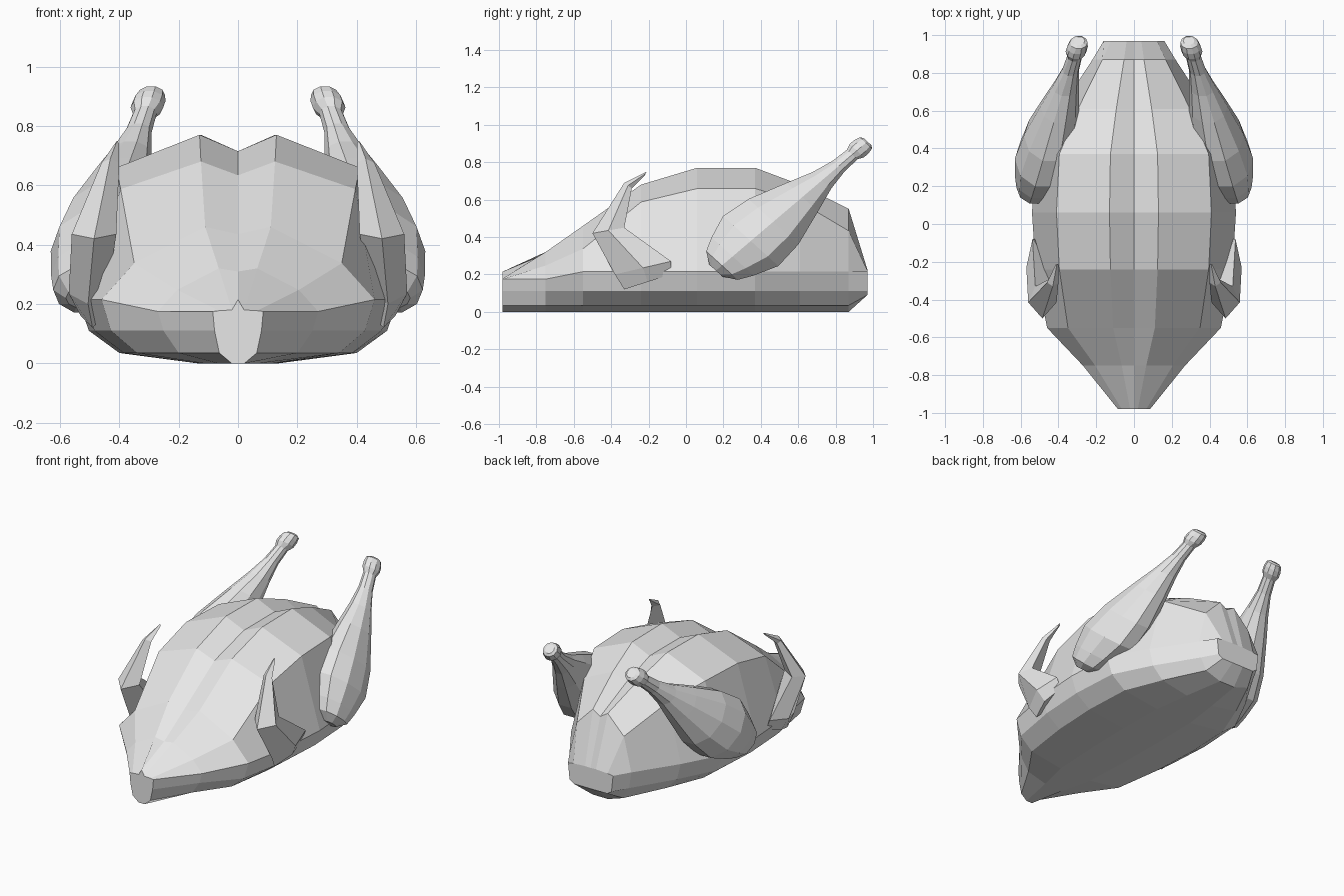
import bpy
import bmesh
from math import cos, sin, tau
from mathutils import Vector

cube = bpy.data.objects.get("Cube")
if cube:
    bpy.data.objects.remove(cube, do_unlink=True)

grey = bpy.data.materials.new("plain_grey")
grey.use_nodes = True
colour = (.8, .8, .8, 1)
grey.diffuse_color = colour
grey.node_tree.nodes["Principled BSDF"].inputs["Base Color"].default_value = colour


def loft(name, rings):
    """Skin a closed, flat-shaded surface over a sequence of rings."""
    bm = bmesh.new()
    loops = [[bm.verts.new(point) for point in ring] for ring in rings]
    count = len(loops[0])
    for first, second in zip(loops, loops[1:]):
        for i in range(count):
            j = (i + 1) % count
            bm.faces.new((first[i], first[j], second[j], second[i]))
    bm.faces.new(loops[0])
    bm.faces.new(loops[-1])
    bmesh.ops.recalc_face_normals(bm, faces=bm.faces)
    mesh = bpy.data.meshes.new(name)
    bm.to_mesh(mesh)
    bm.free()
    mesh.materials.append(grey)
    obj = bpy.data.objects.new(name, mesh)
    bpy.context.collection.objects.link(obj)


def mirrored_pair(name, rings):
    """Build the left part and its mirror image on the right."""
    loft("left_" + name, rings)
    loft("right_" + name, [[(-x, y, z) for x, y, z in ring] for ring in rings])


# Body: flat belly, bevelled rim, sloping shoulders and twin ridges
RIM = .215


def body_ring(y, width, ridge, shoulder):
    """Cross-section from its rim width, ridge height and shoulder fraction."""
    base = .09 if y > .9 else 0
    rim = RIM if y > -.7 else .175
    valley = max(RIM, ridge - (ridge - RIM) / 10)
    half = [
        (width / 4, base),
        (width * .74, max(base, .035)),
        (width * .93, .11),
        (width, rim),
        (width * .76, rim + (ridge - rim) * shoulder),
        (width * .24, ridge),
    ]
    left = [(x, y, z) for x, z in half]
    right = [(-x, y, z) for x, z in reversed(half)]
    return [(0, y, base)] + left + [(0, y, valley)] + right


stations = [
    (-.98, .085, .18, .5),
    (-.75, .27, .32, .5),
    (-.55, .46, .46, .5),
    (-.24, .52, .68, .8),
    (.06, .54, .77, .8),
    (.37, .52, .77, .8),
    (.61, .39, .68, .8),
    (.87, .22, .55, .65),
    (.97, .16, .225, .5),
]
loft("body", [body_ring(*station) for station in stations])

# Drumsticks: a bulb, bone and knob profile swept along a straight axis
SIDES = 10
thigh = Vector((.53, .16, .22))
knob = Vector((.29, .97, .91))
across = Vector((0, -.74, .67))


def leg_ring(along, radius):
    """Ring across the bone, flattened sideways where the meat is thick."""
    centre = thigh.lerp(knob, along)
    side = Vector((min(radius, .03 + radius * .6), 0, 0))
    angles = [tau * i / SIDES for i in range(SIDES)]
    return [centre + side * cos(a) + across * radius * sin(a) for a in angles]


leg_profile = [
    (0, .05),
    (.04, .12),
    (.11, .16),
    (.23, .21),
    (.38, .19),
    (.57, .12),
    (.7, .07),
    (.81, .045),
    (.9, .04),
    (.93, .055),
    (.96, .055),
    (.99, .047),
    (1, .03),
]
mirrored_pair("drumstick", [leg_ring(*row) for row in leg_profile])


# Wings: diamond sections spanning a front edge and a back edge
def wing_ring(front, back, outer, inner):
    (front_y, front_z), (back_y, back_z) = front, back
    middle_y, middle_z = (front_y + back_y) / 2, (front_z + back_z) / 2
    middle_x = (outer + inner) / 2
    return [
        (middle_x, front_y, front_z),
        (outer, middle_y, middle_z),
        ((middle_x + outer) / 2, back_y, back_z),
        (inner, middle_y, middle_z),
    ]


wing = [
    ((-.33, .12), (-.08, .2), .53, .45),
    ((-.38, .2), (-.08, .27), .57, .44),
    ((-.5, .42), (-.33, .45), .56, .41),
    ((-.33, .69), (-.29, .66), .46, .4),
    ((-.21, .75), (-.22, .73), .415, .4),
]
mirrored_pair("wing", [wing_ring(*section) for section in wing])
